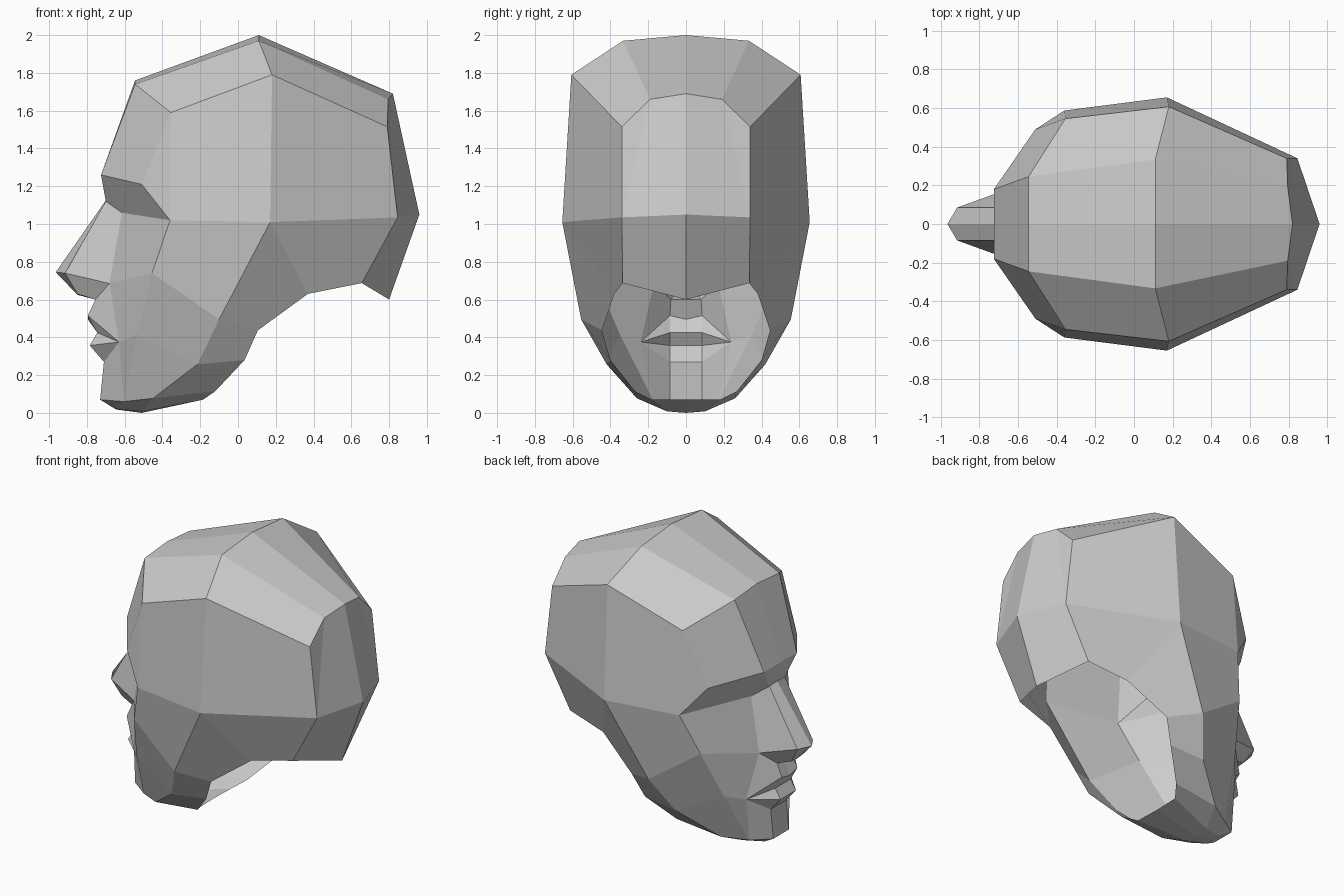
import bpy
import bmesh

default_cube = bpy.data.objects.get("Cube")
if default_cube:
    bpy.data.objects.remove(default_cube, do_unlink=True)

bm = bmesh.new()
known = {}


def vert(point):
    """Return the shared vertex at a point."""
    if point not in known:
        known[point] = bm.verts.new(point)
    return known[point]


def face(*points):
    bm.faces.new([vert(p) for p in points])


def strip(line_a, line_b):
    """Join two lines of points with quads."""
    for i in range(len(line_a) - 1):
        face(line_a[i], line_a[i + 1], line_b[i + 1], line_b[i])


# Skull landmarks on one side
back_inner = (.795, .19, 1.66)
top_inner = (.11, .333, 1.97)
forehead_inner = (-.545, .245, 1.74)
brow_inner = (-.725, .18, 1.26)
back_outer = (.79, .34, 1.515)
top_outer = (.18, .607, 1.79)
forehead_outer = (-.355, .545, 1.59)
brow_outer = (-.51, .49, 1.21)
back_side = (.845, .34, 1.035)
ear = (.17, .655, 1.01)
temple = (-.36, .587, 1.02)

# Nose and mouth landmarks
bridge = (-.70, .085, 1.12)
eye_inner = (-.615, .165, 1.06)
nose_tip = (-.915, .085, .74)
nose_under = (-.85, .06, .63)
nose_base = (-.755, .08, .60)
nose_wing = (-.68, .17, .685)
lip_top = (-.795, .085, .515)
lip_seam = (-.745, .085, .425)
lip_low = (-.785, .085, .357)
lip_under = (-.71, .085, .27)
mouth_corner = (-.63, .24, .375)

# Cheek, jaw and chin landmarks
cheek = (-.455, .49, .74)
cheek_low = (-.535, .35, .415)
jaw_back = (-.1, .555, .495)
jaw_mid = (-.215, .42, .257)
jaw_low = (-.45, .26, .077)
chin_side = (-.605, .17, .06)
chin_front = (-.73, .085, .07)
chin_under = (-.645, .06, .02)
chin_rear = (-.51, .1, .008)

# Open neck rim, from the nape to the throat
rim_nape = (.655, .335, .687)
rim_back = (.37, .38, .63)
rim_side = (.105, .445, .437)
rim_jaw = (.035, .40, .28)
rim_low = (-.12, .27, .115)
rim_throat = (-.185, .18, .07)

# Centre profile, from the nape over the crown and face to the throat
profile = [(.80, .60), (.96, 1.05), (.82, 1.69), (.11, 2), (-.545, 1.76),
           (-.725, 1.26), (-.70, 1.125), (-.965, .745), (-.85, .625),
           (-.755, .60), (-.795, .495), (-.745, .425), (-.785, .357),
           (-.71, .27), (-.73, .07), (-.645, .018), (-.51, 0), (-.19, .07)]
centre = [(x, 0, z) for x, z in profile]
inner = [rim_nape, back_side, back_inner, top_inner, forehead_inner,
         brow_inner, bridge, nose_tip, nose_under, nose_base, lip_top,
         lip_seam, lip_low, lip_under, chin_front, chin_under, chin_rear,
         rim_throat]
strip(centre, inner)

# Cranium
strip([back_inner, top_inner, forehead_inner, brow_inner],
      [back_outer, top_outer, forehead_outer, brow_outer])
strip([back_outer, top_outer, forehead_outer], [back_side, ear, temple])
face(back_inner, back_outer, back_side)
face(forehead_outer, brow_outer, temple)

# Eye hollow and nose side
face(brow_inner, brow_outer, temple, eye_inner)
face(brow_inner, eye_inner, bridge)
face(bridge, eye_inner, nose_wing, nose_tip)
face(nose_tip, nose_wing, nose_base, nose_under)

# Cheek and lips
strip([eye_inner, nose_wing, mouth_corner], [temple, cheek, cheek_low])
face(nose_wing, mouth_corner, lip_top, nose_base)
for upper, lower in ((lip_top, lip_seam), (lip_seam, lip_low),
                     (lip_low, lip_under)):
    face(upper, mouth_corner, lower)
face(mouth_corner, cheek_low, chin_side)
face(mouth_corner, chin_side, chin_front, lip_under)

# Jaw and underside of chin
strip([temple, cheek, cheek_low, chin_side], [ear, jaw_back, jaw_mid, jaw_low])
strip([jaw_back, jaw_mid, jaw_low], [rim_side, rim_jaw, rim_low])
face(chin_front, chin_side, chin_under)
face(chin_side, jaw_low, chin_rear, chin_under)
face(jaw_low, rim_low, rim_throat, chin_rear)

# Side of neck
face(back_side, ear, rim_back, rim_nape)
face(ear, jaw_back, rim_side, rim_back)

bmesh.ops.recalc_face_normals(bm, faces=bm.faces[:])
mesh = bpy.data.meshes.new("head")
bm.to_mesh(mesh)
bm.free()

head = bpy.data.objects.new("head", mesh)
bpy.context.collection.objects.link(head)
mirror = head.modifiers.new("Mirror", 'MIRROR')
mirror.use_axis = (False, True, False)
mirror.use_clip = True

# Plain grey clay
grey = bpy.data.materials.new("clay grey")
grey.use_nodes = True
colour = (.6, .6, .6, 1)
grey.diffuse_color = colour
grey.node_tree.nodes["Principled BSDF"].inputs["Base Color"].default_value = colour
mesh.materials.append(grey)
